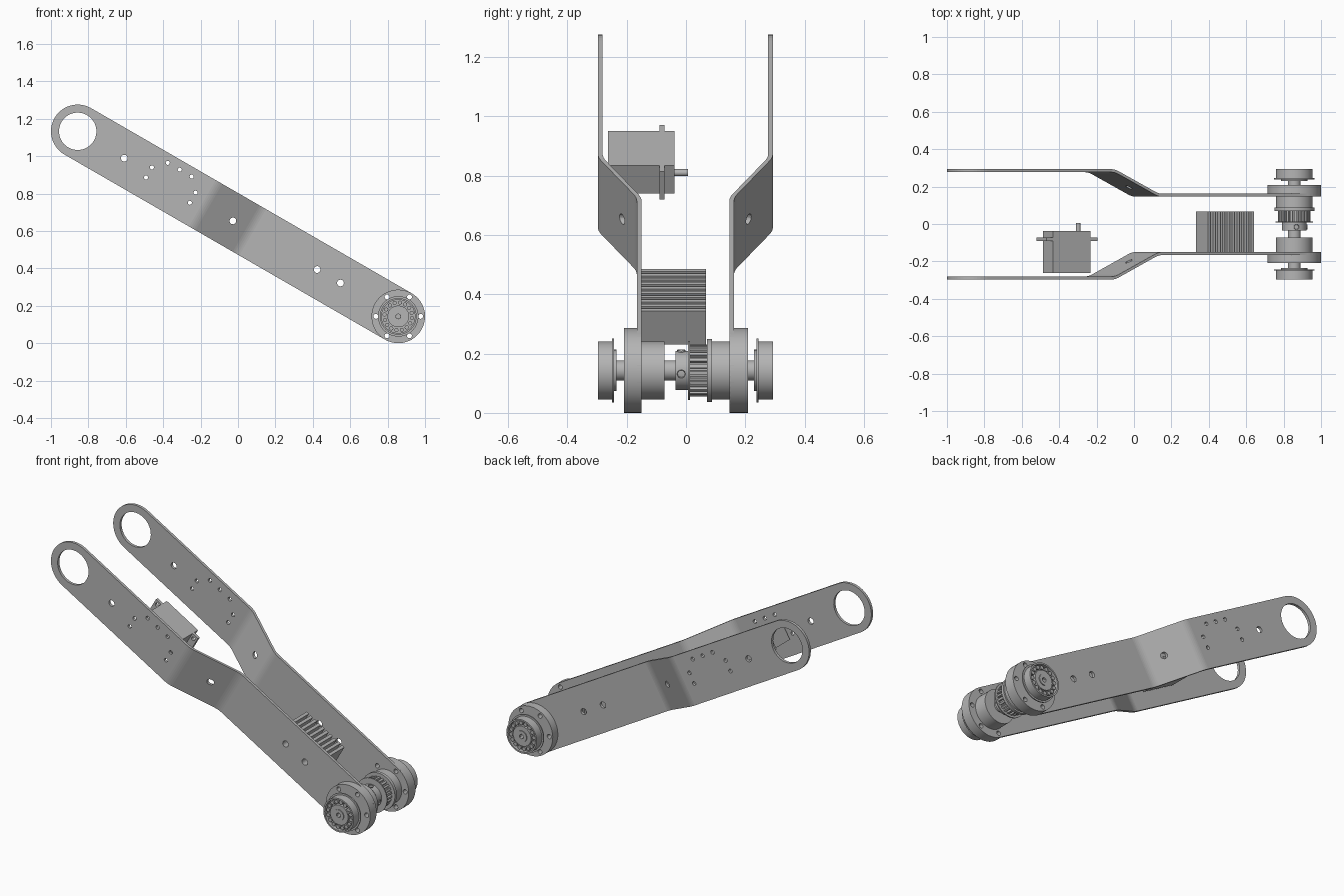
import bpy, bmesh
from math import sin, cos, pi, radians
from mathutils import Matrix, Vector

if "Cube" in bpy.data.objects:
    bpy.data.objects.remove(bpy.data.objects["Cube"])

# One grey metal for the whole arm
metal = bpy.data.materials.new("grey_metal")
metal.use_nodes = True
grey = (0.46, 0.46, 0.46, 1)
metal.diffuse_color = grey
metal.node_tree.nodes["Principled BSDF"].inputs["Base Color"].default_value = grey

# Arm frame: u runs down the arm, v across it, local z points to the front
TILT = radians(30)
LENGTH, R = 1.979, 0.143
ARM = Matrix.Translation((-0.857, 0, 1.1325)) @ Matrix((
    (cos(TILT), sin(TILT), 0, 0), (0, 0, -1, 0),
    (-sin(TILT), cos(TILT), 0, 0), (0, 0, 0, 1)))


def finish(name, bm, smooth=False):
    """Turn a mesh in the arm frame into a named object."""
    bmesh.ops.remove_doubles(bm, verts=bm.verts, dist=1e-5)
    bm.transform(ARM)
    bmesh.ops.recalc_face_normals(bm, faces=bm.faces)
    mesh = bpy.data.meshes.new(name)
    bm.to_mesh(mesh)
    bm.free()
    mesh.materials.append(metal)
    for p in mesh.polygons:
        p.use_smooth = smooth
    if smooth:
        mesh.set_sharp_from_angle(angle=radians(30))
    obj = bpy.data.objects.new(name, mesh)
    bpy.context.collection.objects.link(obj)
    return obj


def circle(u, v, r, n=20, turn=0.0):
    return [(u + r * cos(turn + 2 * pi * i / n), v + r * sin(turn + 2 * pi * i / n))
            for i in range(n)]


def rect(u, v, length, width):
    a, b = length / 2, width / 2
    return [(u - a, v - b), (u + a, v - b), (u + a, v + b), (u - a, v + b)]


def slab_mesh(loops, y0, y1):
    """Filled outline with holes, extruded between two depths."""
    curve = bpy.data.curves.new("outline", 'CURVE')
    curve.dimensions = '2D'
    curve.fill_mode = 'BOTH'
    curve.extrude = abs(y1 - y0) / 2
    for loop in loops:
        spline = curve.splines.new('POLY')
        spline.points.add(len(loop) - 1)
        for point, (u, v) in zip(spline.points, loop):
            point.co = (u, v, 0, 1)
        spline.use_cyclic_u = True
    temp = bpy.data.objects.new("outline", curve)
    bpy.context.collection.objects.link(temp)
    mesh = bpy.data.meshes.new_from_object(
        temp.evaluated_get(bpy.context.evaluated_depsgraph_get()))
    bm = bmesh.new()
    bm.from_mesh(mesh)
    bpy.data.objects.remove(temp)
    bpy.data.curves.remove(curve)
    bpy.data.meshes.remove(mesh)
    bmesh.ops.remove_doubles(bm, verts=bm.verts, dist=1e-5)
    bmesh.ops.translate(bm, verts=bm.verts, vec=(0, 0, -(y0 + y1) / 2))
    return bm


def slab(name, loops, y0, y1, smooth=False):
    return finish(name, slab_mesh(loops, y0, y1), smooth)


def lathe(name, profile, n=48):
    """Closed (y, radius) profile turned about the lower joint axis."""
    bm = bmesh.new()
    rings = [[bm.verts.new((u, v, -y)) for u, v in circle(LENGTH, 0, r, n)]
             for y, r in profile]
    for a, b in zip(rings, rings[1:] + rings[:1]):
        for i in range(n):
            j = (i + 1) % n
            bm.faces.new((a[i], a[j], b[j], b[i]))
    return finish(name, bm, True)


def drum(name, y0, y1, r, hole=0.02):
    return lathe(name, [(y0, hole), (y0, r), (y1, r), (y1, hole)])


# Hole layout shared by plates, servo and hubs
SERVO = 0.575
bolts = [circle(LENGTH + 0.12 * cos(TILT + k * pi / 3), 0.12 * sin(TILT + k * pi / 3), 0.013)
         for k in range(6)]
tab_holes = [circle(SERVO + a * 0.135, b * 0.031, 0.011, 16) for a in (-1, 1) for b in (-1, 1)]
top_holes = [circle(SERVO + d, 0.095, 0.011, 16) for d in (-0.074, 0, 0.074)]
main_holes = [circle(u, 0, 0.018) for u in (0.287, 0.958, 1.478, 1.622)]

# Side plates: rounded strips with a joggle towards the middle
outline = [(R * cos(pi / 2 + i * pi / 24), R * sin(pi / 2 + i * pi / 24)) for i in range(25)]
outline += [(LENGTH - u, -v) for u, v in outline]


def joggle(u):
    return 0.131 * sum(min(max((u + d * 0.01 - 0.79) / 0.27, 0), 1) for d in range(-2, 3)) / 5


for name, side, y0, y1 in (("front_plate", 1, -0.297, -0.281), ("back_plate", -1, 0.277, 0.293)):
    bm = slab_mesh([outline, circle(0, 0, 0.1, 40)] + main_holes + tab_holes
                   + top_holes + bolts, y0, y1)
    for bend in (0.79, 1.06):
        for d in (-0.02, -0.01, 0, 0.01, 0.02):
            bmesh.ops.bisect_plane(bm, geom=bm.verts[:] + bm.edges[:] + bm.faces[:],
                                   plane_co=(bend + d, 0, 0), plane_no=(1, 0, 0))
    for vert in bm.verts:
        vert.co.z -= side * joggle(vert.co.x)
    finish(name, bm)

# Servo: body, mounting tab with holes, output shaft
slab("servo_body", [rect(SERVO, 0, 0.232, 0.109)], -0.263, -0.038)
slab("servo_tab", [rect(SERVO, 0, 0.313, 0.109)] + tab_holes, -0.09, -0.072)
slab("servo_shaft", [circle(SERVO + 0.07, 0, 0.012)], -0.04, 0.006, True)

# Finned spacer block between the plates
HALF, FINS, WEB = 0.141, 10, 0.03
pitch = 2 * HALF / (FINS - 0.45)
edge = []
for i in range(FINS):
    u = 1.55 - HALF + i * pitch
    edge += [(u, WEB), (u, 0.066), (u + pitch * 0.55, 0.066), (u + pitch * 0.55, WEB)]
slab("finned_block", [edge + [(u, -v) for u, v in reversed(edge)]] + main_holes[2:],
     -0.150, 0.068)

# Lower joint: shaft, then the mirrored hub stack on each side
drum("joint_shaft", -0.288, 0.284, 0.034, 0.012)
cap = [(0.232, 0.03), (0.232, 0.07), (0.24, 0.07), (0.24, 0.108), (0.247, 0.108),
       (0.247, 0.098), (0.295, 0.098), (0.295, 0.089), (0.272, 0.089),
       (0.272, 0.058), (0.29, 0.058), (0.29, 0.03)]
for name, s in (("front", -1), ("back", 1)):
    lathe(name + "_bearing_cap", [(s * y - 0.002, r) for y, r in cap])
    slab(name + "_hub_disc", [circle(LENGTH, 0, R, 64)] + bolts, s * 0.151, s * 0.209, True)
    rollers = [circle(LENGTH + 0.074 * cos(k * pi / 8), 0.074 * sin(k * pi / 8), 0.011, 10)
               for k in range(16)]
    slab(name + "_rollers", rollers, s * 0.265 - 0.002, s * 0.288 - 0.002, True)
    slab(name + "_shaft_end", [circle(LENGTH, 0, 0.032, 32), circle(LENGTH, 0, 0.014, 6)],
         s * 0.28 - 0.002, s * 0.295 - 0.002)
drum("front_hub", -0.153, -0.072, 0.098)
drum("back_hub", 0.086, 0.152, 0.098)

# Toothed belt pulley with two flanges
TEETH = 24
teeth = []
for k in range(TEETH):
    for step, r in ((0, 0.076), (0.3, 0.076), (0.4, 0.088), (0.9, 0.088)):
        a = 2 * pi * (k + step) / TEETH
        teeth.append((LENGTH + r * cos(a), r * sin(a)))
slab("pulley_teeth", [teeth], 0.010, 0.072)
drum("pulley_front_flange", 0.007, 0.013, 0.1)
drum("pulley_back_flange", 0.07, 0.088, 0.107)

# Clamping collar with set screws
drum("shaft_collar", -0.035, 0.008, 0.066)
for k in range(2):
    a = radians(20 + 90 * k)
    out = Vector((cos(a), sin(a), 0))
    bm = bmesh.new()
    spot = Matrix.Translation(Vector((LENGTH, 0, 0.016)) + out * 0.06)
    bmesh.ops.create_cone(bm, cap_ends=True, segments=20, radius1=0.014, radius2=0.014,
                          depth=0.02, matrix=spot @ out.to_track_quat('Z', 'Y').to_matrix().to_4x4())
    top = max(bm.faces, key=lambda f: f.calc_center_median().dot(out))
    bmesh.ops.inset_region(bm, faces=[top], thickness=0.005)
    bmesh.ops.translate(bm, verts=top.verts, vec=out * -0.012)
    finish("set_screw_" + str(k + 1), bm)
